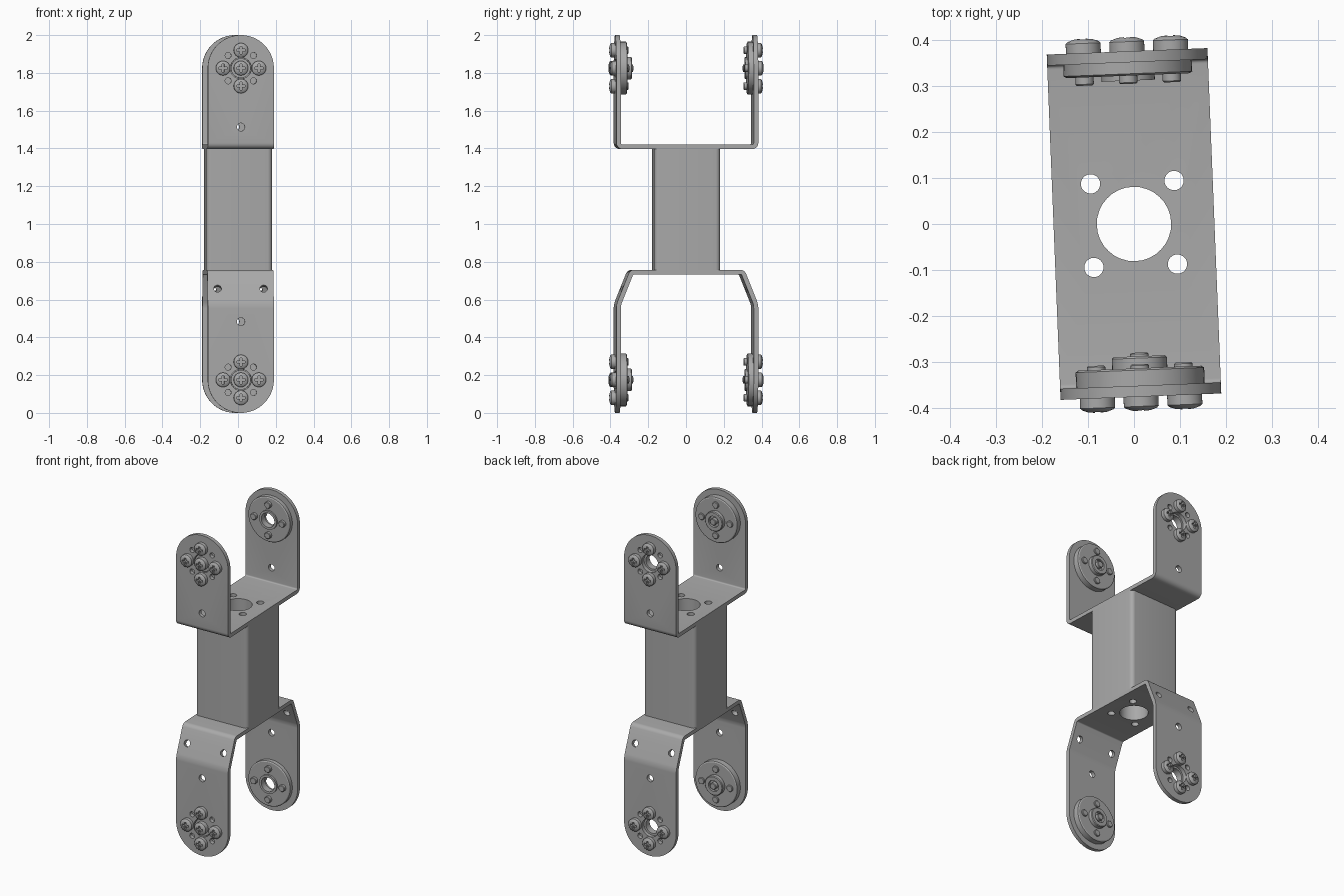
import bpy, bmesh
from math import cos, sin, pi, radians
from mathutils import Vector, Matrix

if "Cube" in bpy.data.objects:
    bpy.data.objects.remove(bpy.data.objects["Cube"])

mat = bpy.data.materials.new("brushed_grey_metal")
mat.use_nodes = True
GREY = (0.4, 0.4, 0.4, 1)
mat.diffuse_color = GREY
mat.node_tree.nodes["Principled BSDF"].inputs["Base Color"].default_value = GREY

HALF = 0.175      # half width of the brackets
OUT = 0.376       # outer face of the flanges
THICK = 0.024     # sheet thickness
PITCH = 0.095     # screw circle radius
parts = []


def finish(name, bm, keep=True):
    if keep:
        bmesh.ops.recalc_face_normals(bm, faces=bm.faces)
    mesh = bpy.data.meshes.new(name)
    bm.to_mesh(mesh)
    bm.free()
    mesh.materials.append(mat)
    ob = bpy.data.objects.new(name, mesh)
    bpy.context.collection.objects.link(ob)
    return ob


def prism(bm, points, vec):
    """Extrude a closed outline along a vector."""
    face = bm.faces.new([bm.verts.new(p) for p in points])
    top = bmesh.ops.extrude_face_region(bm, geom=[face])["geom"]
    bmesh.ops.translate(bm, vec=vec, verts=[v for v in top if isinstance(v, bmesh.types.BMVert)])


def ring(cx, cz, r, y, n=32):
    return [(cx + r * cos(2 * pi * i / n), y, cz + r * sin(2 * pi * i / n)) for i in range(n)]


def apply(ob, kind, **settings):
    mod = ob.modifiers.new(kind.lower(), kind)
    for key, value in settings.items():
        setattr(mod, key, value)
    bpy.context.view_layer.objects.active = ob
    bpy.ops.object.modifier_apply(modifier=mod.name)


def boolean(ob, cutter_bm, op="DIFFERENCE"):
    cutter = finish("cutter", cutter_bm)
    cutter.hide_render = True
    apply(ob, "BOOLEAN", operation=op, object=cutter, solver="EXACT")
    bpy.data.objects.remove(cutter)


def cross_offsets():
    return [(PITCH * cos(k * pi / 2), PITCH * sin(k * pi / 2)) for k in range(4)]


def base_drill():
    """Vertical centre bore and four bolt holes."""
    bm = bmesh.new()
    holes = [(0, 0, 0.081)] + [(sx * 0.091, sy * 0.091, 0.021) for sx in (-1, 1) for sy in (-1, 1)]
    for x, y, r in holes:
        prism(bm, [(a, b + y, 0.6) for a, _, b in ring(x, 0, r, 0)], (0, 0, 1))
    return bm


def bracket(name, path, bend, grow, hub_z, end_z, round_sign, slot_z):
    # bent sheet with rounded folds
    bm = bmesh.new()
    rows = [[bm.verts.new((x, y, z)) for x in (-0.2, 0.2)] for y, z in path]
    for (a, b), (c, d) in zip(rows, rows[1:]):
        bm.faces.new((a, b, d, c))
    folds = [e for e in bm.edges if len(e.link_faces) == 2]
    bmesh.ops.bevel(bm, geom=folds, offset=bend, segments=6, profile=0.5, affect="EDGES")
    ob = finish(name, bm, False)
    apply(ob, "SOLIDIFY", thickness=THICK, offset=grow, use_even_offset=True)
    # rounded flange ends
    bm = bmesh.new()
    arc = [(HALF * cos(pi * i / 40), -0.6, hub_z + round_sign * HALF * sin(pi * i / 40)) for i in range(41)]
    prism(bm, arc + [(-HALF, -0.6, end_z), (HALF, -0.6, end_z)], (0, 1.2, 0))
    boolean(ob, bm, "INTERSECT")
    # hub holes and slot hole through both flanges
    bm = bmesh.new()
    d = PITCH / 2 ** 0.5
    holes = [(0, hub_z, 0.056), (0, slot_z, 0.021)]
    holes += [(sx * d, hub_z + sz * d, 0.016) for sx in (-1, 1) for sz in (-1, 1)]
    for x, z, r in holes:
        prism(bm, ring(x, z, r, -0.6), (0, 1.2, 0))
    boolean(ob, bm)
    boolean(ob, base_drill())
    parts.append(ob)
    return ob


def lathe(bm, profile, x, z, side):
    """Spin a (radius, distance) profile around a hub axis along y."""
    verts = [bm.verts.new((x + r, side * h, z)) for r, h in profile]
    edges = [bm.edges.new(p) for p in zip(verts, verts[1:])]
    bmesh.ops.spin(bm, geom=verts + edges, cent=(x, 0, z), axis=(0, 1, 0),
                   angle=2 * pi, steps=40, use_merge=True)
    bmesh.ops.remove_doubles(bm, verts=bm.verts, dist=0.0001)


def hub(tag, z, side):
    inner = OUT - THICK
    # round horn plate on the inside of the flange
    bm = bmesh.new()
    if side < 0:
        profile = [(0, 0.37), (0.052, 0.37), (0.052, inner), (0.14, inner), (0.14, 0.318), (0.134, 0.314),
                   (0.06, 0.314), (0.06, 0.292), (0.056, 0.288), (0.034, 0.288), (0.034, 0.305), (0, 0.305)]
    else:
        profile = [(0.044, inner), (0.14, inner), (0.14, 0.327), (0.134, 0.323), (0.058, 0.323),
                   (0.058, 0.312), (0.044, 0.312), (0.044, inner)]
    lathe(bm, profile, 0, z, side)
    parts.append(finish(tag + "_horn_disc", bm))
    # screw heads outside, screw tips inside
    spots = cross_offsets() + ([(0, 0)] if side < 0 else [])
    heads, tips, sockets = bmesh.new(), bmesh.new(), bmesh.new()
    for x, dz in spots:
        centre = (x, dz) == (0, 0)
        seat = 0.369 if centre else OUT - 0.002
        lathe(heads, [(0, seat), (0.038, seat), (0.038, 0.397), (0.034, 0.401), (0.02, 0.406), (0, 0.408)],
              x, z + dz, side)
        tip = 0.28 if centre else 0.305
        lathe(tips, [(0, 0.34), (0.02, 0.34), (0.02, tip + 0.003), (0.017, tip), (0, tip)], x, z + dz, side)
        # cross shaped driver socket
        a, b = 0.006, 0.021
        plus = []
        for k in range(4):
            turn = Matrix.Rotation(k * pi / 2, 2)
            plus += [turn @ Vector(p) for p in ((a, a), (b, a), (b, -a))][::-1]
        prism(sockets, [(x + p.x, side * 0.392, z + dz + p.y) for p in plus], (0, side * 0.05, 0))
    screws = finish(tag + "_screw_heads", heads)
    boolean(screws, sockets)
    parts.extend([screws, finish(tag + "_screw_tips", tips)])


# upper straight bracket
bracket("upper_bracket", [(-OUT, 2.1), (-OUT, 1.397), (OUT, 1.397), (OUT, 2.1)],
        0.032, 1, 1.825, 1.3, 1, 1.513)

# lower bracket with slanted shoulders
TOP = 0.757
lower = bracket("lower_bracket", [(-OUT, -0.1), (-OUT, 0.575), (-0.303, TOP), (0.303, TOP), (OUT, 0.575), (OUT, -0.1)],
                0.02, -1, 0.175, 0.9, -1, 0.483)
bm = bmesh.new()
for sx in (-1, 1):
    for sy in (-1, 1):
        slope = Vector((0, sy * 0.182, 0.073)).normalized()
        turn = Vector((0, 1, 0)).rotation_difference(slope).to_matrix()
        spot = Vector((sx * 0.122, sy * 0.335, 0.655))
        prism(bm, [spot + turn @ Vector(p) for p in ring(0, 0, 0.02, -0.08)], slope * 0.16)
boolean(lower, bm)

# square column with rounded corners
bm = bmesh.new()
R = 0.025
outline = []
for k in range(4):
    cx, cy = [(1, 1), (-1, 1), (-1, -1), (1, -1)][k]
    for i in range(7):
        t = (k + i / 6) * pi / 2
        outline.append((cx * (HALF - R) + R * cos(t), cy * (HALF - R) + R * sin(t), TOP))
prism(bm, outline, (0, 0, 1.397 - TOP))
column = finish("column", bm)
boolean(column, base_drill())
parts.append(column)

# servo hubs on all four flanges
for level, z in (("upper", 1.825), ("lower", 0.175)):
    for place, side in (("front", -1), ("back", 1)):
        hub(level + "_" + place, z, side)

# whole assembly is turned slightly about the vertical
bpy.ops.object.select_all(action="DESELECT")
for ob in parts:
    ob.rotation_euler.z = radians(2.3)
    ob.select_set(True)
bpy.context.view_layer.objects.active = parts[0]
bpy.ops.object.shade_smooth_by_angle(angle=radians(30))
